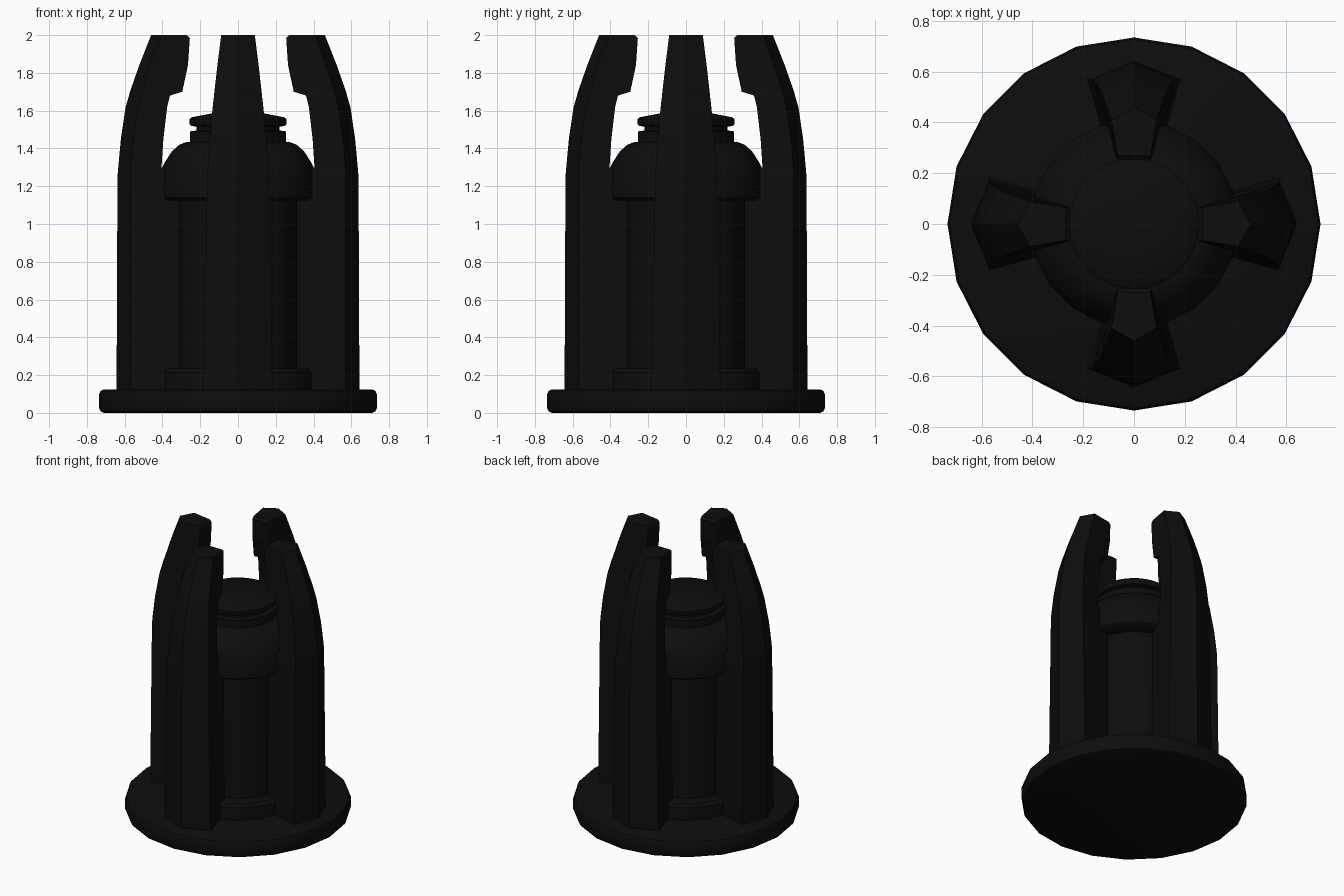
import bpy, bmesh, math

if "Cube" in bpy.data.objects:
    bpy.data.objects.remove(bpy.data.objects["Cube"], do_unlink=True)

black = bpy.data.materials.new("soft_black")
black.use_nodes = True
black.diffuse_color = (0.004, 0.004, 0.004, 1)
black.node_tree.nodes["Principled BSDF"].inputs["Base Color"].default_value = black.diffuse_color


def loft(name, rings, smooth=None):
    """Join equal-sized rings of points into a closed solid."""
    bm = bmesh.new()
    loops = [[bm.verts.new(p) for p in ring] for ring in rings]
    n = len(loops[0])
    for a, b in zip(loops, loops[1:]):
        for i in range(n):
            j = (i + 1) % n
            bm.faces.new((a[i], a[j], b[j], b[i]))
    bm.faces.new(loops[0][::-1])
    bm.faces.new(loops[-1])
    bmesh.ops.recalc_face_normals(bm, faces=bm.faces)
    mesh = bpy.data.meshes.new(name)
    bm.to_mesh(mesh)
    bm.free()
    mesh.materials.append(black)
    obj = bpy.data.objects.new(name, mesh)
    bpy.context.collection.objects.link(obj)
    if smooth:
        bpy.ops.object.select_all(action='DESELECT')
        obj.select_set(True)
        bpy.context.view_layer.objects.active = obj
        bpy.ops.object.shade_smooth_by_angle(angle=math.radians(smooth))
    return obj


def lathe(name, profile, sides=20, smooth=35):
    """Turn a (radius, height) profile around the z axis."""
    turn = [2 * math.pi * i / sides for i in range(sides)]
    return loft(name, [[(r * math.cos(t), r * math.sin(t), z) for t in turn]
                       for r, z in profile], smooth)


# Round base plate with softened rims
lathe("base_plate", [(0.71, 0), (0.727, 0.008), (0.735, 0.025),
                     (0.735, 0.1), (0.727, 0.117), (0.71, 0.125)])

# Central body: foot ring, column, dome, collar and cap
lathe("foot_ring", [(0.41, 0.1), (0.41, 0.215), (0.395, 0.235), (0.3, 0.235)])
lathe("column", [(0.31, 0.2), (0.31, 1.15)])
lathe("dome", [(0.3, 1.125), (0.39, 1.125), (0.41, 1.14), (0.41, 1.28), (0.385, 1.33),
               (0.35, 1.385), (0.31, 1.42), (0.27, 1.435), (0.2, 1.437)], smooth=50)
lathe("collar", [(0.255, 1.42), (0.255, 1.49), (0.22, 1.495), (0.22, 1.53)], 32)
lathe("cap", [(0.22, 1.515), (0.25, 1.52), (0.257, 1.53), (0.257, 1.555),
              (0.245, 1.565), (0.14, 1.585), (0.05, 1.592)], 32)

# Fin levels: height, inner radius, inner half width,
# shoulder radius, shoulder half width, ridge radius
LEVELS = [
    (0.11, 0.31, 0.11, 0.57, 0.183, 0.643),
    (1.25, 0.31, 0.10, 0.57, 0.163, 0.638),
    (1.30, 0.405, 0.115, 0.568, 0.160, 0.634),
    (1.45, 0.395, 0.108, 0.555, 0.150, 0.620),
    (1.62, 0.375, 0.100, 0.530, 0.134, 0.595),
    (1.68, 0.360, 0.097, 0.515, 0.127, 0.577),
    (1.70, 0.295, 0.080, 0.510, 0.125, 0.572),
    (1.84, 0.265, 0.070, 0.467, 0.109, 0.523),
    (1.985, 0.255, 0.065, 0.415, 0.091, 0.466),
    (2.00, 0.270, 0.065, 0.410, 0.089, 0.460),
]

# Four curved fins around the body
for k, side in enumerate(("left", "back", "right", "front")):
    fin = loft(side + "_fin", [[(ri, -wi, z), (rc, -wc, z), (ro, 0, z), (rc, wc, z), (ri, wi, z)]
                               for z, ri, wi, rc, wc, ro in LEVELS])
    fin.rotation_euler.z = k * math.pi / 2
